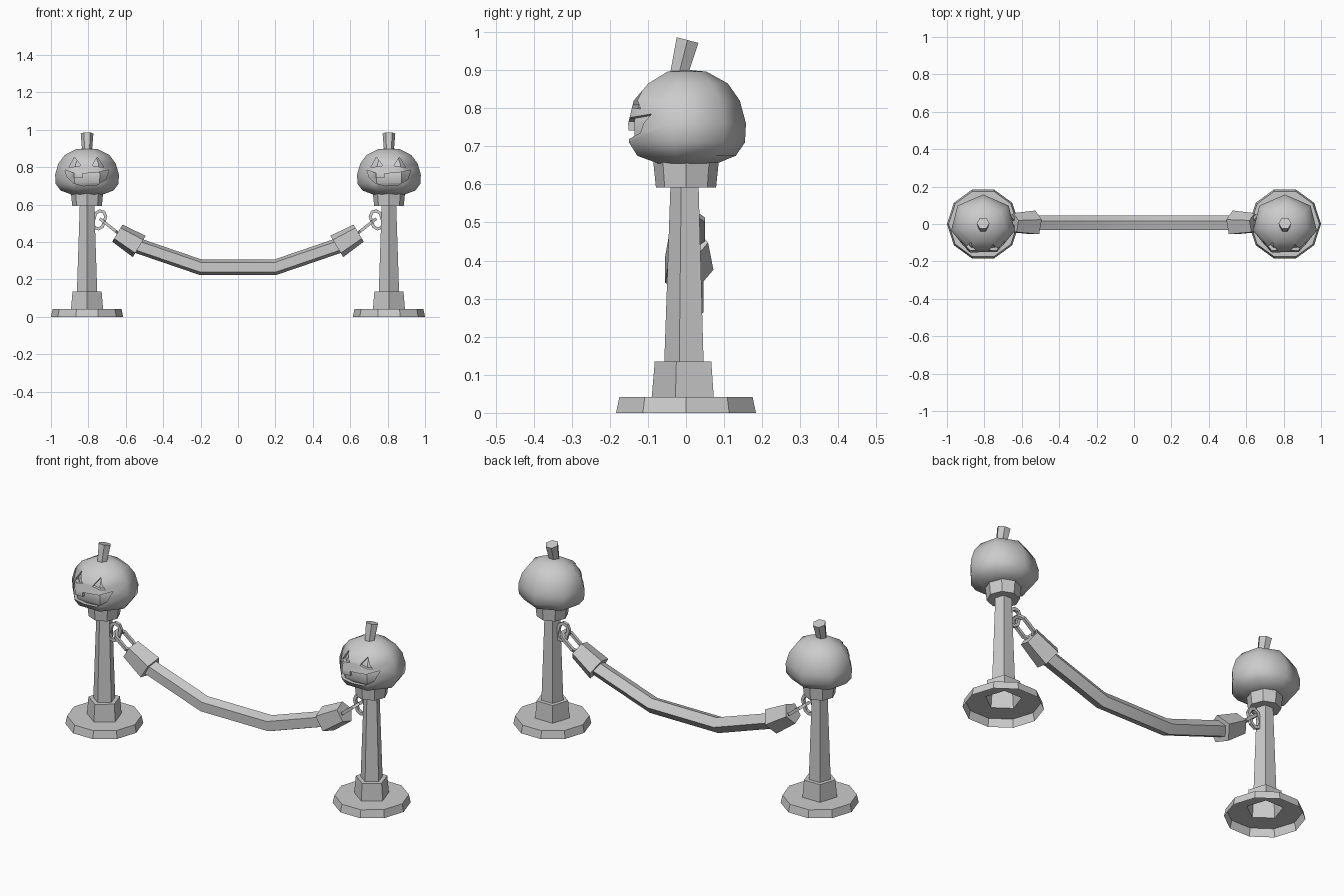
import bpy, bmesh
from math import sin, cos, pi, radians
from mathutils import Vector

if "Cube" in bpy.data.objects:
    bpy.data.objects.remove(bpy.data.objects["Cube"])

PX = 0.807  # post offset from the centre


def finish(name, bm, angle=35):
    bmesh.ops.recalc_face_normals(bm, faces=bm.faces)
    me = bpy.data.meshes.new(name)
    bm.to_mesh(me)
    bm.free()
    ob = bpy.data.objects.new(name, me)
    bpy.context.collection.objects.link(ob)
    bpy.ops.object.select_all(action='DESELECT')
    ob.select_set(True)
    bpy.context.view_layer.objects.active = ob
    bpy.ops.object.shade_smooth_by_angle(angle=radians(angle))
    return ob


def skin(bm, rings, closed=False):
    n = len(rings[0])
    pairs = list(zip(rings, rings[1:])) + ([(rings[-1], rings[0])] if closed else [])
    for a, b in pairs:
        for i in range(n):
            j = (i + 1) % n
            bm.faces.new((a[i], a[j], b[j], b[i]))


def lathe(bm, profile, n, phase, ys=1.0, caps=(True, True)):
    rings = [[bm.verts.new((r * cos(phase + 2 * pi * i / n),
                            r * sin(phase + 2 * pi * i / n) * ys, z))
              for i in range(n)] for r, z in profile]
    skin(bm, rings)
    for ring, cap in zip((rings[0], rings[-1]), caps):
        if cap:
            bm.faces.new(ring)
    return rings


def tube(name, path, radii, n, side, phase=0, closed=False):
    """Sweep an n-gon along a planar path; side is the plane normal."""
    pts, side = [Vector(p) for p in path], Vector(side).normalized()
    bm, rings, m = bmesh.new(), [], len(path)
    for k, p in enumerate(pts):
        a = pts[k - 1] if (k or closed) else p
        b = pts[(k + 1) % m] if (k < m - 1 or closed) else p
        d1, d2 = (p - a).normalized(), (b - p).normalized()
        t = (d1 + d2).normalized()
        mitre = 1 / max(t.dot(d2 if d2.length else d1), 0.5)
        up = t.cross(side) * mitre
        rings.append([bm.verts.new(p + radii[k] * (side * cos(phase + 2 * pi * i / n)
                      + up * sin(phase + 2 * pi * i / n))) for i in range(n)])
    skin(bm, rings, closed)
    if not closed:
        bm.faces.new(rings[0])
        bm.faces.new(rings[-1])
    return finish(name, bm)


def pumpkin_mesh(scale=1.0):
    prof = [(.09, .655), (.145, .675), (.172, .71), (.175, .76),
            (.157, .82), (.122, .865), (.06, .896), (.015, .9)]
    bm = bmesh.new()
    lathe(bm, prof, 7, pi / 2, 0.9)
    for v in bm.verts:
        if v.co.y < -.1:
            v.co.y -= .01
        v.co = (v.co - Vector((0, 0, .77))) * scale + Vector((0, 0, .77))
    return bm


def boolean(target, cutter):
    bpy.context.view_layer.objects.active = target
    mod = target.modifiers.new("cut", 'BOOLEAN')
    mod.operation, mod.solver, mod.object = 'DIFFERENCE', 'EXACT', cutter
    bpy.ops.object.modifier_apply(modifier=mod.name)
    bpy.data.objects.remove(cutter)


parts = []
# flared foot plate, open underneath, with a pentagonal hole under the pole
bm = bmesh.new()
rim = lathe(bm, [(.193, 0), (.184, .042)], 10, 0, caps=(False, False))[-1]
hole = [bm.verts.new((.09 * cos(-pi / 2 + 2 * pi * i / 5),
                      .09 * sin(-pi / 2 + 2 * pi * i / 5), .042)) for i in range(5)]
edges = [bm.edges.new((hole[i], hole[(i + 1) % 5])) for i in range(5)]
edges += [bm.edges.get((rim[i], rim[(i + 1) % 10])) for i in range(10)]
bmesh.ops.triangle_fill(bm, edges=edges, use_beauty=True)
parts.append(finish("foot_plate", bm))

# pentagonal pole with its lower socket
bm = bmesh.new()
lathe(bm, [(.09, .042), (.082, .135), (.057, .135), (.041, .592)], 5, -pi / 2,
      caps=(False, False))
parts.append(finish("pole", bm))

# collar under the pumpkin
bm = bmesh.new()
lathe(bm, [(.079, .592), (.086, .66)], 8, pi / 2)
parts.append(finish("top_collar", bm))

# pumpkin with shallow carved face
pumpkin = finish("pumpkin", pumpkin_mesh(), 55)
core = finish("core", pumpkin_mesh(.9))
shapes = [
    [(-.097, .798), (-.033, .808), (-.067, .853)],
    [(.027, .808), (.09, .798), (.055, .853)],
    [(-.118, .785), (-.07, .768), (-.07, .742), (-.025, .742), (-.025, .765),
     (.06, .772), (.117, .785), (.10, .735), (.055, .706), (-.02, .700),
     (-.075, .716), (-.105, .745)]]
bm = bmesh.new()
for s in shapes:
    rings = [[bm.verts.new((x, y, z)) for x, z in s] for y in (-.3, -.06)]
    skin(bm, rings)
    for r in rings:
        bm.faces.new(r)
cutter = finish("face_cutter", bm)
boolean(cutter, core)
boolean(pumpkin, cutter)
bpy.ops.object.select_all(action='DESELECT')
pumpkin.select_set(True)
bpy.ops.object.shade_smooth_by_angle(angle=radians(55))
parts.append(pumpkin)

# leaning stem, wider at the cut end
parts.append(tube("stem", [(0, -.02, .885), (0, .004, .979)], [.026, .034], 6, (1, 0, 0)))

# duplicate the post parts to the other side
for ob in parts:
    ob.location.x = -PX
    twin = ob.copy()
    twin.name = ob.name + "_right"
    twin.location.x = PX
    bpy.context.collection.objects.link(twin)


def link(name, centre, axis, across, half_len, half_wid, side, s):
    """Six-sided chain link."""
    c, a, w = Vector(centre), Vector(axis).normalized(), Vector(across)
    pts = []
    for u, v in ((1, .4), (.6, 1), (-.6, 1), (-1, .4), (-1, -.4), (-.6, -1), (.6, -1), (1, -.4)):
        p = c + a * half_len * u + w * half_wid * v
        pts.append((p.x * s, p.y, p.z))
    tube(name, pts, [.011] * 8, 4, (side[0] * s, side[1], side[2]), pi / 4, True)


# chain links and rope ends, mirrored
for s, tag in ((1, "left"), (-1, "right")):
    link("post_link_" + tag, (-.742, 0, .518), (.3, 0, .954), (.954, 0, -.3),
         .047, .028, (0, 1, 0), s)
    link("rope_link_" + tag, (-.685, .006, .482), (.78, 0, -.62), (0, 1, 0),
         .062, .036, (.62, 0, .78), s)
    tube("rope_end_" + tag, [(-.645 * s, .002, .447), (-.528 * s, .002, .376)],
         [.056, .07], 5, (0, 1, 0))

# sagging rope
tube("rope", [(-.56, .003, .388), (-.2, .003, .265), (.2, .003, .265), (.56, .003, .388)],
     [.043] * 4, 5, (0, 1, 0))
